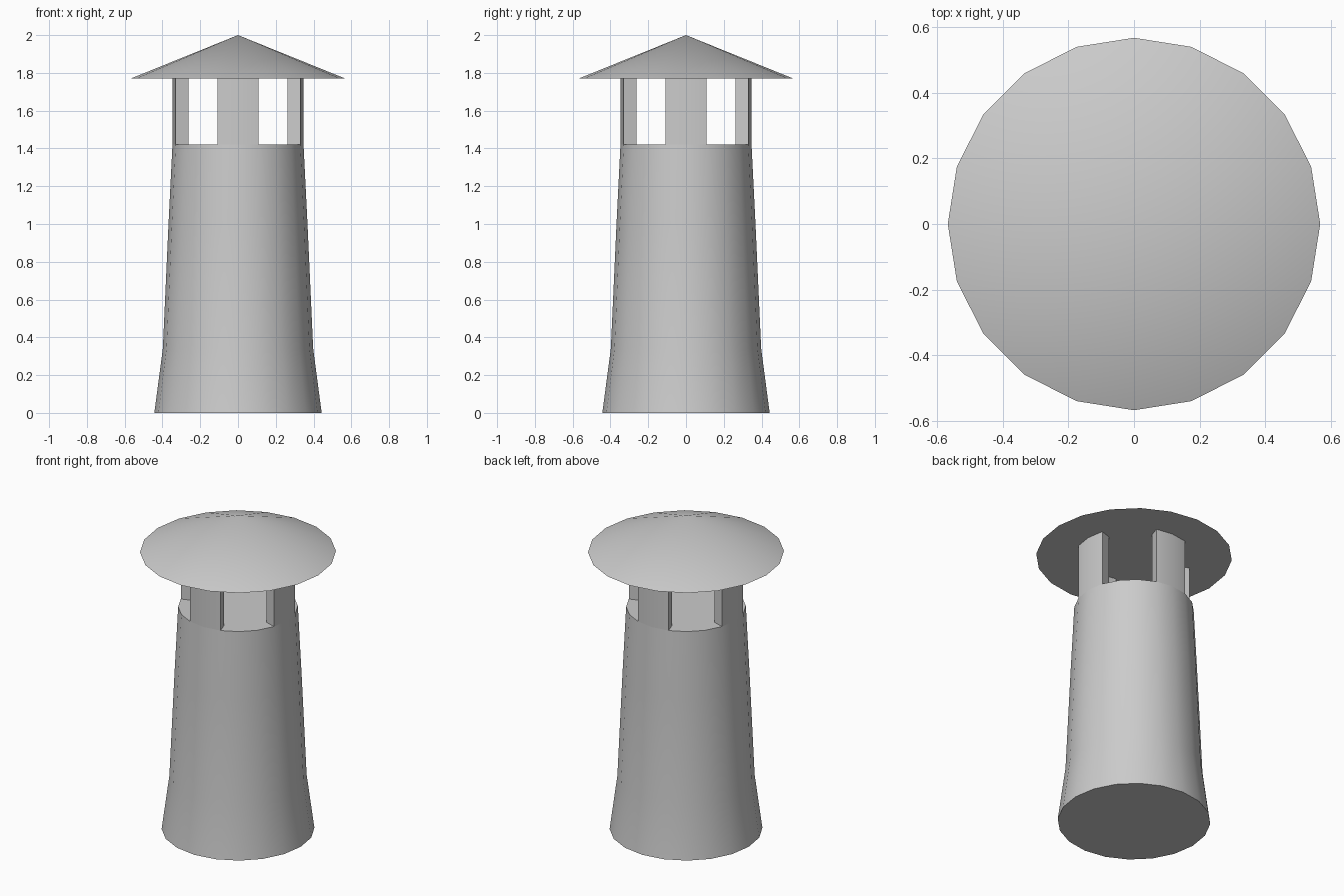
import bpy
import bmesh
from math import cos, sin, radians

SIDES = 20
STEP = 360 / SIDES
SILL_Z, CAP_Z, TOP_Z = 1.42, 1.77, 2.0
OUTER_R, INNER_R, CAP_R = 0.347, 0.275, 0.568

default = bpy.data.objects.get("Cube")
if default:
    bpy.data.objects.remove(default, do_unlink=True)

grey = bpy.data.materials.new("light_grey")
grey.use_nodes = True
grey.diffuse_color = (0.6, 0.6, 0.6, 1)
grey.node_tree.nodes["Principled BSDF"].inputs["Base Color"].default_value = grey.diffuse_color


def polar(radius, degrees, z):
    a = radians(degrees)
    return (radius * cos(a), radius * sin(a), z)


def finish(bm, name):
    """Turn a bmesh into a smooth-shaded grey object."""
    bmesh.ops.recalc_face_normals(bm, faces=bm.faces)
    mesh = bpy.data.meshes.new(name)
    bm.to_mesh(mesh)
    bm.free()
    mesh.materials.append(grey)
    obj = bpy.data.objects.new(name, mesh)
    bpy.context.collection.objects.link(obj)
    bpy.ops.object.select_all(action="DESELECT")
    obj.select_set(True)
    bpy.context.view_layer.objects.active = obj
    bpy.ops.object.shade_smooth_by_angle(angle=radians(30))
    return obj


def bridge(bm, lower, upper):
    """Join two closed vertex loops with quads."""
    n = len(lower)
    for i in range(n):
        j = (i + 1) % n
        bm.faces.new((lower[i], lower[j], upper[j], upper[i]))


# Flared shaft, closed at the base and at the sill
bm = bmesh.new()
profile = [(0.443, 0), (0.398, 0.34), (0.368, 1.0), (OUTER_R, SILL_Z)]
rings = [[bm.verts.new(polar(r, i * STEP, z)) for i in range(SIDES)] for r, z in profile]
for lower, upper in zip(rings, rings[1:]):
    bridge(bm, lower, upper)
bm.faces.new(rings[0])
bm.faces.new(rings[-1])
finish(bm, "chimney_shaft")

# Four curved pillars between the openings
for side, middle in {"left": 0, "back": 90, "right": 180, "front": 270}.items():
    bm = bmesh.new()
    angles = [middle - STEP, middle, middle + STEP]
    outline = [(OUTER_R, a) for a in angles] + [(INNER_R, a) for a in reversed(angles)]
    bottom, top = ([bm.verts.new(polar(r, a, z)) for r, a in outline] for z in (SILL_Z, CAP_Z))
    bridge(bm, bottom, top)
    bm.faces.new(bottom)
    bm.faces.new(top)
    finish(bm, side + "_pillar")

# Conical rain cap with a flat underside
bm = bmesh.new()
rim = [bm.verts.new(polar(CAP_R, i * STEP, CAP_Z)) for i in range(SIDES)]
apex = bm.verts.new((0, 0, TOP_Z))
for i in range(SIDES):
    bm.faces.new((rim[i], rim[(i + 1) % SIDES], apex))
bm.faces.new(rim)
finish(bm, "rain_cap")
